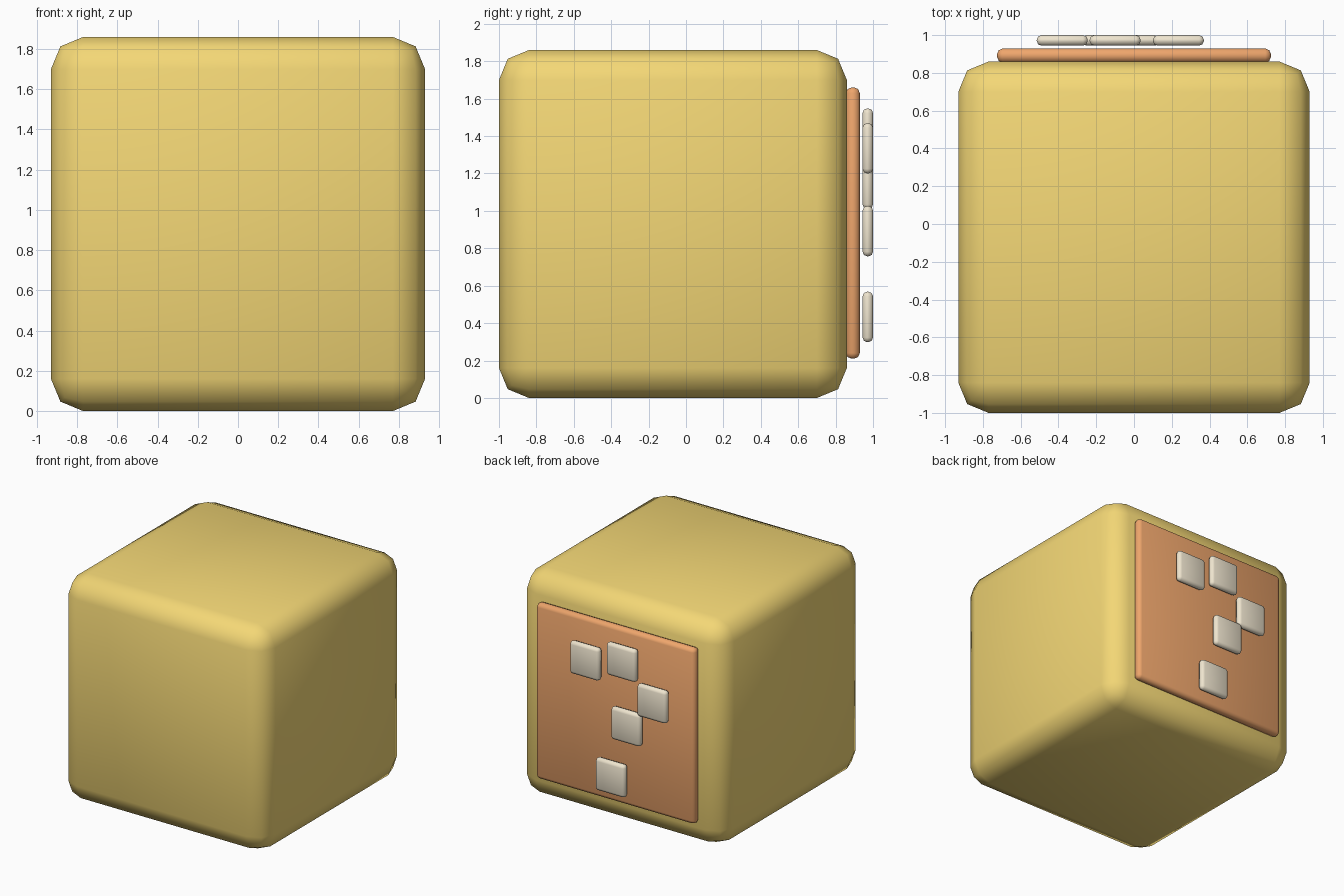
import bpy
import bmesh
import math
from mathutils import Matrix

if "Cube" in bpy.data.objects:
    bpy.data.objects.remove(bpy.data.objects["Cube"])


def material(name, color):
    m = bpy.data.materials.new(name)
    m.diffuse_color = (*color, 1.0)
    m.use_nodes = True
    m.node_tree.nodes["Principled BSDF"].inputs["Base Color"].default_value = m.diffuse_color
    return m


def rounded_box(name, center, size, bevel, mat):
    """Box with a two-segment rounded edge and smooth shading."""
    bm = bmesh.new()
    bmesh.ops.create_cube(bm, size=1.0, matrix=Matrix.Diagonal((*size, 1.0)))
    bmesh.ops.bevel(bm, geom=bm.edges[:], offset=bevel, segments=2,
                    profile=0.5, affect='EDGES', clamp_overlap=True)
    mesh = bpy.data.meshes.new(name)
    bm.to_mesh(mesh)
    bm.free()
    mesh.materials.append(mat)
    obj = bpy.data.objects.new(name, mesh)
    obj.location = center
    bpy.context.collection.objects.link(obj)
    bpy.ops.object.select_all(action='DESELECT')
    obj.select_set(True)
    bpy.context.view_layer.objects.active = obj
    bpy.ops.object.shade_smooth_by_angle(angle=math.radians(60))
    return obj


yellow = material("yellow", (0.90, 0.68, 0.18))
orange = material("orange", (0.86, 0.38, 0.15))
cream = material("cream", (0.86, 0.78, 0.62))

# Main block
rounded_box("block", (0, -0.07, 0.93), (1.86, 1.86, 1.86), 0.16, yellow)

# Raised panel on the back
rounded_box("back_panel", (0, 0.892, 0.935), (1.45, 0.074, 1.45), 0.03, orange)

# Small square tiles in front of the panel (x, z)
tiles = [(0.235, 1.335), (-0.10, 1.413), (-0.38, 1.145),
         (-0.142, 0.892), (0.0, 0.433)]
for i, (x, z) in enumerate(tiles, 1):
    rounded_box(f"tile_{i}", (x, 0.972, z), (0.27, 0.056, 0.27), 0.025, cream)
